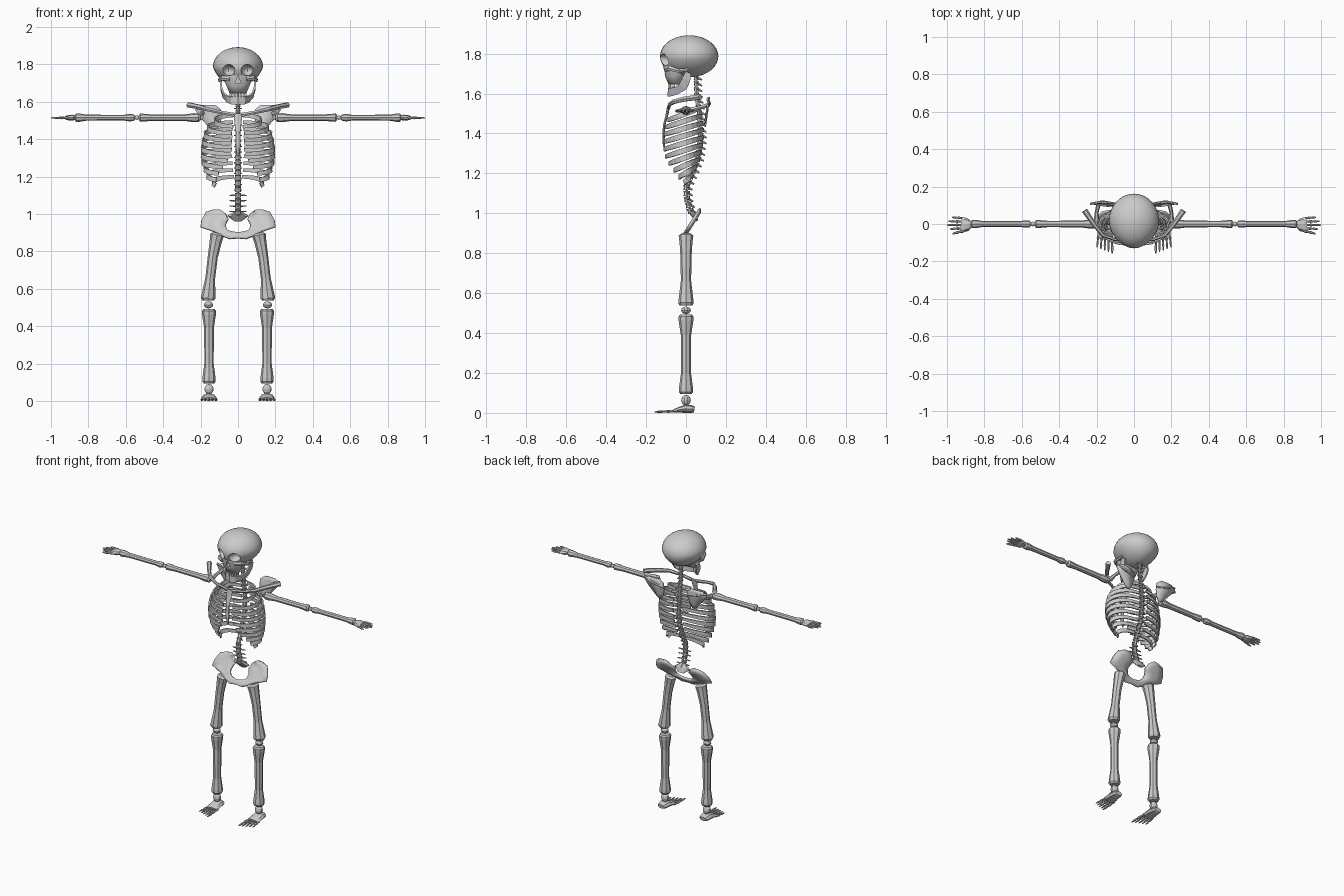
import bpy, bmesh, math
from mathutils import Vector, Matrix

if "Cube" in bpy.data.objects:
    bpy.data.objects.remove(bpy.data.objects["Cube"])

bone = bpy.data.materials.new("bone_grey")
bone.diffuse_color = (0.6, 0.6, 0.6, 1)
bone.use_nodes = True
bone.node_tree.nodes["Principled BSDF"].inputs["Base Color"].default_value = bone.diffuse_color


def finish(name, bm, mirror=True, smooth=False, thick=0):
    bmesh.ops.recalc_face_normals(bm, faces=bm.faces[:])
    me = bpy.data.meshes.new(name)
    bm.to_mesh(me)
    bm.free()
    me.materials.append(bone)
    for p in me.polygons:
        p.use_smooth = smooth
    ob = bpy.data.objects.new(name, me)
    bpy.context.collection.objects.link(ob)
    if mirror:
        ob.modifiers.new("mirror", 'MIRROR')
    if thick:
        s = ob.modifiers.new("solid", 'SOLIDIFY')
        s.thickness, s.offset = thick, 0
    return ob


def sweep(bm, pts, radii, n=8, ref=(0, 0, 1), rot=0.0):
    """Tube along pts; radii are (side, along ref) pairs or single numbers."""
    pts = [Vector(p) for p in pts]
    rings = []
    for i, p in enumerate(pts):
        t = (pts[min(i + 1, len(pts) - 1)] - pts[max(i - 1, 0)]).normalized()
        u = Vector(ref).cross(t).normalized()
        v = t.cross(u)
        r = radii[i] if isinstance(radii, list) else radii
        a, b = r if isinstance(r, tuple) else (r, r)
        rings.append([bm.verts.new(p + u * a * math.cos(rot + k * math.tau / n)
                                   + v * b * math.sin(rot + k * math.tau / n)) for k in range(n)])
    for r0, r1 in zip(rings, rings[1:]):
        for k in range(n):
            bm.faces.new((r0[k], r0[(k + 1) % n], r1[(k + 1) % n], r1[k]))
    bm.faces.new(rings[0])
    bm.faces.new(rings[-1])


def ball(bm, c, r, seg=10, rings=6):
    bmesh.ops.create_uvsphere(bm, u_segments=seg, v_segments=rings, radius=1,
                              matrix=Matrix.Translation(c) @ Matrix.Diagonal((*r, 1)))


def box(bm, c, s):
    bmesh.ops.create_cube(bm, size=1, matrix=Matrix.Translation(c) @ Matrix.Diagonal((*s, 1)))


def strip(bm, rows):
    """Sheet through rows of points."""
    grid = [[bm.verts.new(p) for p in r] for r in rows]
    for a, b in zip(grid, grid[1:]):
        for k in range(len(a) - 1):
            bm.faces.new((a[k], a[k + 1], b[k + 1], b[k]))


def along(table, z):
    """Linear lookup in (z, value) pairs with falling z."""
    for (z0, a), (z1, b) in zip(table, table[1:]):
        if z >= z1:
            return a + (b - a) * (z0 - z) / (z0 - z1)
    return table[-1][1]


# Skull: cutters for eye sockets and nose
bm = bmesh.new()
ball(bm, (.052, -.125, 1.768), (.036, .06, .032), 16, 10)
cut_eyes = finish("socket_cutter", bm)
bm = bmesh.new()
sweep(bm, [(0, -.16, 1.712), (0, -.075, 1.712)], (.02, .028), 3, rot=math.pi / 2)
cut_nose = finish("nose_cutter", bm, False)
for c in (cut_eyes, cut_nose):
    c.hide_render = True

# Cranium
bm = bmesh.new()
ball(bm, (0, .016, 1.787), (.134, .146, .105), 32, 20)
for v in bm.verts:
    low = max(0, 1.787 - v.co.z) / .105
    v.co.x *= 1 - .2 * low - .08 * max(0, -v.co.y) / .13
cranium = finish("cranium", bm, False, True)
# Upper face
bm = bmesh.new()
sweep(bm, [(0, -.055, 1.785), (0, -.055, 1.735), (0, -.055, 1.69), (0, -.05, 1.645)],
      [(.062, .09), (.06, .08), (.05, .065), (.036, .045)], 14, (1, 0, 0))
face = finish("upper_face", bm, False, True)
for ob in (cranium, face):
    for c in (cut_eyes, cut_nose):
        m = ob.modifiers.new("cut", 'BOOLEAN')
        m.operation, m.solver, m.object = 'DIFFERENCE', 'EXACT', c

# Cheekbones, teeth and jaw
bm = bmesh.new()
sweep(bm, [(.045, -.1, 1.722), (.082, -.082, 1.728), (.1, -.04, 1.715), (.1, .01, 1.72)],
      [(.01, .013), (.01, .015), (.006, .01), (.006, .009)], 6)
finish("cheekbone", bm)
bm = bmesh.new()
for k in range(4):
    a = .2 + k * .33
    box(bm, (.043 * math.sin(a), -.048 - .036 * math.cos(a), 1.637), (.011, .011, .024))
finish("teeth", bm)
bm = bmesh.new()
strip(bm, [[(.092, -.002, 1.712), (.092, .026, 1.70)], [(.09, -.018, 1.68), (.088, .02, 1.66)],
           [(.08, -.032, 1.65), (.077, .002, 1.622)], [(.06, -.055, 1.633), (.055, -.042, 1.597)],
           [(.035, -.076, 1.627), (.033, -.074, 1.587)], [(0, -.085, 1.627), (0, -.088, 1.585)]])
finish("lower_jaw", bm, thick=.01)

# Spine
spine = [(1.69, .05), (1.6, .052), (1.5, .068), (1.38, .074), (1.28, .062), (1.2, .03),
         (1.14, .003), (1.08, .004), (1.03, .018), (.98, .032)]
bm = bmesh.new()
count = 24
for i in range(count):
    z = 1.68 - i * .029
    y = along(spine, z)
    r = .012 + .006 * i / count
    sweep(bm, [(0, along(spine, z + .012), z + .012), (0, y, z), (0, along(spine, z - .012), z - .012)],
          [r, r * .82, r], 8, (0, 1, 0))
    sweep(bm, [(0, y + .008, z), (0, y + .03, z - .012)], [(.004, .007), (.002, .004)], 4)
    w = .045 if i >= 20 else .022
    sweep(bm, [(-w, y + .008, z), (0, y + .004, z), (w, y + .008, z)],
          [(.004, .003), (.008, .005), (.004, .003)], 6)
sweep(bm, [(0, along(spine, z), z) for z in (1.69, 1.6, 1.5, 1.38, 1.28, 1.2, 1.14, 1.08, 1.03, .99)],
      .008, 6, (0, 1, 0))
finish("spine", bm, False)

# Ribs: side width, back y, front y, end angle
ribs = [(.125, .07, -.09, 172), (.162, .08, -.105, 172), (.18, .085, -.113, 173), (.19, .086, -.113, 173),
        (.195, .086, -.11, 172), (.195, .082, -.102, 168), (.19, .076, -.088, 160),
        (.18, .066, -.068, 150), (.165, .052, -.045, 140), (.135, .034, -.022, 120)]
bm = bmesh.new()
for i, (w, yb, yf, end) in enumerate(ribs):
    pts, rad = [], []
    for k in range(12):
        a = math.radians(6 + (end - 6) * k / 11)
        s = math.sin(a)
        pts.append((w * s ** .8, (yb + yf) / 2 + (yb - yf) / 2 * math.cos(a),
                    1.497 - .0365 * i + .03 * math.cos(a)))
        rad.append((.006, .012 + .007 * s))
    sweep(bm, pts, rad, 4, rot=math.pi / 4)
finish("ribs", bm)

# Breastbone
bm = bmesh.new()
sweep(bm, [(0, -.088, 1.535), (0, -.094, 1.5), (0, -.11, 1.44), (0, -.113, 1.36), (0, -.105, 1.31)],
      [(.024, .007), (.02, .007), (.013, .006), (.015, .006), (.005, .004)], 8, (0, 1, 0))
finish("breastbone", bm, False)

# Collarbones
bm = bmesh.new()
sweep(bm, [(.018, -.086, 1.53), (.1, -.083, 1.545), (.165, -.06, 1.56), (.207, -.01, 1.572), (.264, .072, 1.583)],
      [(.008, .012), (.008, .01), (.01, .012), (.012, .014), (.016, .015)], 6)
finish("collarbone", bm)

# Shoulder blades
bm = bmesh.new()
strip(bm, [[(a, y, z), ((a + b) / 2, y + .004, z), (b, y, z)] for a, b, y, z in
           [(.12, .2, .112, 1.582), (.09, .23, .11, 1.558), (.088, .2, .104, 1.515),
            (.098, .165, .098, 1.475), (.115, .135, .094, 1.445)]])
finish("shoulder_blade", bm, smooth=True, thick=.008)
bm = bmesh.new()
sweep(bm, [(.09, .108, 1.53), (.17, .118, 1.55), (.232, .108, 1.572)], [(.005, .006), (.009, .008), (.006, .008)], 6)
sweep(bm, [(.19, .105, 1.54), (.2, .06, 1.528), (.2, .015, 1.517)], [.012, .01, .016], 6)
finish("shoulder_ridge", bm)

# Arms
Z = 1.515
bm = bmesh.new()
sweep(bm, [(x, 0, Z) for x in (.2, .21, .24, .28, .46, .505, .522, .53)],
      [.014, .023, .024, .018, .017, .021, .022, .014])
finish("upper_arm", bm)
bm = bmesh.new()
ball(bm, (.54, 0, Z), (.014, .013, .012))
finish("elbow", bm)
bm = bmesh.new()
sweep(bm, [(x, 0, Z) for x in (.552, .56, .58, .61, .81, .845, .865, .872)],
      [.012, .018, .02, .015, .016, .022, .022, .014])
finish("forearm", bm)

# Hands
bm = bmesh.new()
sweep(bm, [(.872, 0, Z), (.885, -.002, Z), (.908, -.004, Z), (.925, -.002, Z)],
      [(.018, .012), (.032, .016), (.04, .014), (.036, .008)])
finish("palm", bm)
bm = bmesh.new()


def digit(a, b, r, ref=(0, 0, 1)):
    # Three tapering segments with knobbed ends
    a, b = Vector(a), Vector(b)
    pts = [a.lerp(b, t) for t in (0, .2, .4, .43, .57, .72, .75, .88, 1)]
    sweep(bm, pts, [r * k for k in (1, .75, 1.15, .95, .65, .95, .8, .7, .4)], 6, ref)


for y, end in ((.031, .972), (.013, .992), (-.005, 1.0), (-.023, .985)):
    digit((.915, y, Z), (end, y * 1.15, Z - .001), .007)
digit((.885, -.03, Z), (.97, -.052, Z - .003), .008)
finish("fingers", bm)

# Pelvis: hole edge to outer edge, sloping backwards as it rises
bm = bmesh.new()
slope = lambda z: (z - .905) * .62 - .004
rows = []
for xi, zi, xo, zo in [(.052, .975, .07, 1.0), (.058, .965, .095, 1.024), (.064, .95, .135, 1.022),
                       (.066, .94, .172, 1.01), (.064, .928, .195, .968), (.06, .92, .2, .932),
                       (.053, .912, .13, .91), (.04, .906, .085, .885), (.02, .902, .045, .868), (0, .9, 0, .872)]:
    rows.append([(xi + (xo - xi) * t, slope(zi + (zo - zi) * t) + .05 * t * (1 - t) * (xo > .09),
                  zi + (zo - zi) * t) for t in (0, .33, .67, 1)])
strip(bm, rows)
finish("pelvis", bm, smooth=True, thick=.013)
bm = bmesh.new()
sweep(bm, [(0, .026, 1.01), (0, .04, .99), (0, .055, .962)], [(.025, .014), (.058, .012), (.02, .007)], 8, (0, 1, 0))
finish("tail_bone", bm, False)

# Legs
bm = bmesh.new()
sweep(bm, [(.11, 0, .898), (.112, 0, .888), (.12, 0, .85), (.135, 0, .77), (.148, 0, .66),
           (.157, 0, .575), (.16, 0, .55), (.16, 0, .538)],
      [.024, .037, .032, .027, .026, .036, .039, .032], 8, (0, 1, 0))
finish("thigh_bone", bm)
bm = bmesh.new()
ball(bm, (.158, 0, .514), (.026, .024, .019))
finish("knee", bm)
bm = bmesh.new()
sweep(bm, [(.155, 0, z) for z in (.492, .482, .462, .39, .2, .125, .105, .094)],
      [.03, .038, .037, .026, .025, .035, .036, .028], 8, (0, 1, 0))
finish("shin_bone", bm)
bm = bmesh.new()
ball(bm, (.155, 0, .063), (.026, .024, .028))
finish("ankle", bm)

# Feet
bm = bmesh.new()
sweep(bm, [(.155, .042, .017), (.155, .03, .019), (.155, 0, .021), (.154, -.035, .015), (.153, -.06, .01)],
      [(.024, .014), (.033, .019), (.038, .021), (.042, .014), (.041, .009)])
finish("heel_and_arch", bm)
bm = bmesh.new()
for k in range(5):
    x = .119 + k * .0175
    digit((x, -.045, .009), (x + .003 * (k - 1), -.158 + .008 * k, .005), .008 if k == 0 else .0065)
finish("toes", bm)
